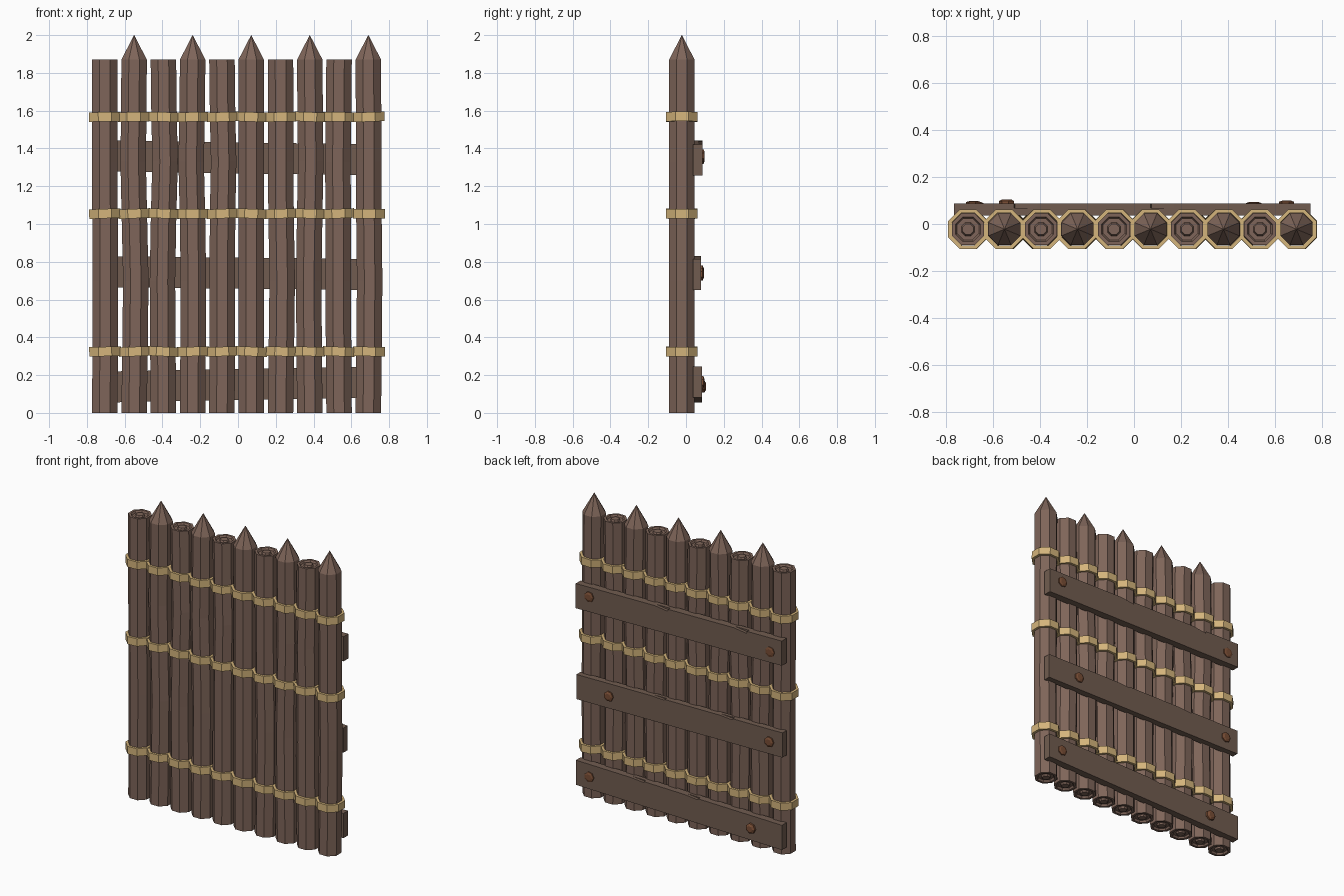
import bpy, bmesh, random
from math import cos, sin, pi, radians
from mathutils import Vector, Matrix

if "Cube" in bpy.data.objects:
    bpy.data.objects.remove(bpy.data.objects["Cube"])

random.seed(4)
SIDES = 8
LOG_Y = -0.022


def material(name, rgb):
    m = bpy.data.materials.new(name)
    m.diffuse_color = (*rgb, 1)
    m.use_nodes = True
    m.node_tree.nodes["Principled BSDF"].inputs["Base Color"].default_value = m.diffuse_color
    return m


BARK = material("bark", (0.21, 0.13, 0.10))
PLANK = material("plank_wood", (0.165, 0.108, 0.08))
ROPE = material("rope", (0.66, 0.46, 0.20))
RUST = material("rusty_nail", (0.19, 0.075, 0.035))


def circle(x, y, z, r, n=SIDES):
    return [Vector((x + r * cos((i + .5) * 2 * pi / n),
                    y + r * sin((i + .5) * 2 * pi / n), z)) for i in range(n)]


def loft(name, sections, mat, loop=False, matrix=None):
    """Skin a list of equal-length point loops; cap the ends unless looped."""
    bm = bmesh.new()
    rows = [[bm.verts.new(p) for p in s] for s in sections]
    n = len(rows[0])
    pairs = list(zip(rows, rows[1:])) + ([(rows[-1], rows[0])] if loop else [])
    for a, b in pairs:
        for i in range(n):
            j = (i + 1) % n
            bm.faces.new((a[i], a[j], b[j], b[i]))
    if not loop:
        bm.faces.new(rows[0][::-1])
        bm.faces.new(rows[-1])
    bmesh.ops.remove_doubles(bm, verts=bm.verts, dist=1e-5)
    bmesh.ops.recalc_face_normals(bm, faces=bm.faces)
    if matrix:
        bm.transform(matrix)
    me = bpy.data.meshes.new(name)
    bm.to_mesh(me)
    bm.free()
    me.materials.append(mat)
    ob = bpy.data.objects.new(name, me)
    bpy.context.collection.objects.link(ob)
    return ob


# Logs: slightly crooked, every second one sharpened
R, TOP = 0.073, 1.87
LEVELS = [0, 0.33, 0.7, 1.05, 1.33, 1.57, TOP]
BEND = [(.003, 0), (.009, -.005), (-.005, .009), (.004, -.008), (.002, .009),
        (0, 0), (.009, .001), (-.006, .005), (-.005, -.007), (.007, .003)]
# end grain: (radius factor, depth) from rim to centre
GRAIN = [(.78, 0), (.68, .012), (.42, .012), (.34, 0)]

for i, (low, high) in enumerate(BEND):
    x = -0.705 + 0.155 * i
    offs = [0, low * .5, low, (low + high) * .3, high, high * .4, 0]
    body = [circle(x + o, LOG_Y, z, R) for o, z in zip(offs, LEVELS)]
    bottom = [circle(x, LOG_Y, d, R * f) for f, d in reversed(GRAIN)]
    if i % 2:
        end = [circle(x, LOG_Y, 2.0, 0.0005)]
    else:
        end = [circle(x, LOG_Y, TOP - d, R * f) for f, d in GRAIN]
    loft(f"log_{i + 1}", bottom + body + end, BARK)

    # Rope bands around each log
    for k, (lev, z) in enumerate([(1, .325), (3, 1.055), (5, 1.567)]):
        prof = [(.074, -.025), (.091, -.025), (.091, .025), (.074, .025)]
        tilt = Matrix.Translation((x + offs[lev], LOG_Y, z)) \
            @ Matrix.Rotation(radians(random.uniform(-3, 3)), 4, 'Y')
        loft(f"rope_band_{k + 1}_{i + 1}",
             [circle(0, 0, h, r) for r, h in prof], ROPE, True, tilt)

# Back planks: centre z, rise towards +x, back y, chips (x, depth), nails (x, dz, height)
PLANKS = [
    ("lower", 0.15, .028, .085, [(-.1, .008), (.3, .006)],
     [(-.54, .0, .02), (.65, .0, .012)]),
    ("middle", 0.74, -.016, .08, [(.15, .006), (-.35, .008)],
     [(-.67, .0, .014), (.51, .0, .014)]),
    ("upper", 1.35, -.022, .087, [(.12, .014), (-.46, .014)],
     [(-.68, -.01, .01), (.65, .02, .012)]),
]
for label, zc, rise, yb, chips, nails in PLANKS:
    def height(x):
        return zc + rise * x / 1.5

    stations = [(-.765, 0), (.75, 0)]
    for cx, d in chips:
        stations += [(cx - .05, 0), (cx - .045, d), (cx + .05, 0)]
    sections = []
    for x, d in sorted(stations):
        z = height(x)
        sections.append([Vector((x, .036, z - .082)), Vector((x, yb, z - .082)),
                         Vector((x, yb, z + .082 - d)),
                         Vector((x, yb - .02, z + .082 - d)),
                         Vector((x, yb - .02, z + .082)),
                         Vector((x, .036, z + .082))])
    loft(f"{label}_plank", sections, PLANK)

    # Nail heads: low faceted domes facing backwards
    for k, (x, dz, h) in enumerate(nails):
        m = Matrix.Translation((x, yb, height(x) + dz)) \
            @ Matrix.Rotation(-pi / 2, 4, 'X')
        loft(f"{label}_nail_{k + 1}",
             [circle(0, 0, -.01, .034, 7), circle(0, 0, h * .6, .034, 7),
              circle(0, 0, h, .02, 7)], RUST, False, m)
